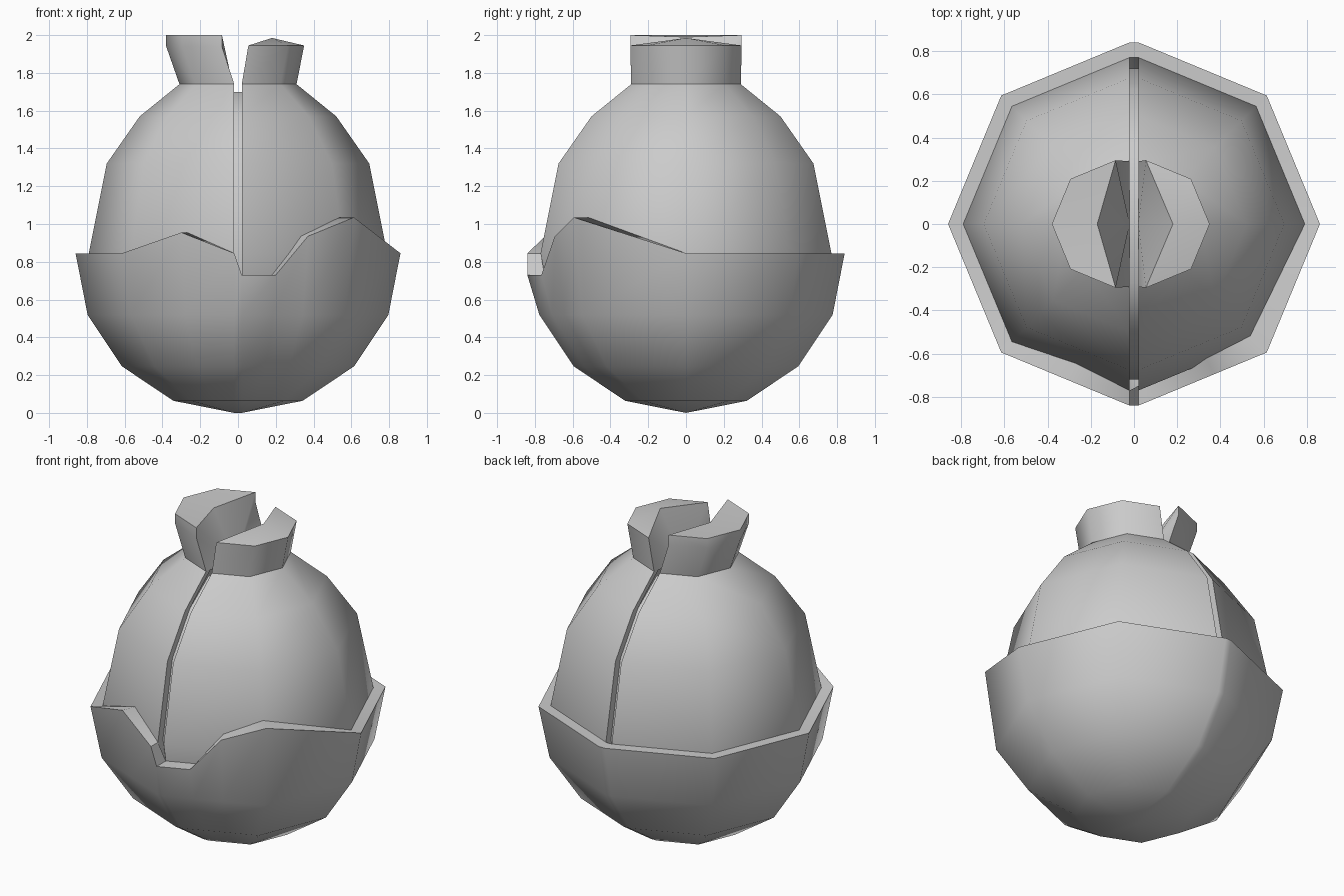
import bpy
import bmesh
from math import radians, sin, cos

cube = bpy.data.objects.get("Cube")
if cube:
    bpy.data.objects.remove(cube)

GAP = 0.02        # half the width of the seam
DEPTH = 0.05      # depth of the seam groove

grey = bpy.data.materials.new("plain grey")
grey.use_nodes = True
grey.diffuse_color = (0.6, 0.6, 0.6, 1)
grey.node_tree.nodes["Principled BSDF"].inputs["Base Color"].default_value = (0.6, 0.6, 0.6, 1)

# Body profile: height, radius
BODY = [(0.25, 0.54), (0.52, 0.71), (0.845, 0.77), (1.32, 0.675), (1.57, 0.5), (1.74, 0.29)]


def body_radius(z):
    for (z0, r0), (z1, r1) in zip(BODY, BODY[1:]):
        if z0 <= z <= z1:
            return r0 + (r1 - r0) * (z - z0) / (z1 - z0)


def finish(bm, name):
    bmesh.ops.recalc_face_normals(bm, faces=bm.faces[:])
    mesh = bpy.data.meshes.new(name)
    bm.to_mesh(mesh)
    bm.free()
    obj = bpy.data.objects.new(name, mesh)
    mesh.materials.append(grey)
    bpy.context.collection.objects.link(obj)
    bpy.ops.object.select_all(action='DESELECT')
    obj.select_set(True)
    bpy.context.view_layer.objects.active = obj
    bpy.ops.object.shade_smooth_by_angle(angle=radians(50))
    return obj


def skin(bm, rows, closed=False):
    for a, b in zip(rows, rows[1:]):
        n = len(a)
        for i in range(n if closed else n - 1):
            j = (i + 1) % n
            bm.faces.new((a[i], a[j], b[j], b[i]))


def body_half(name, side, neck, peak):
    """Half an octagonal vessel with a splayed, split neck."""
    bm = bmesh.new()
    angles = [radians(a) for a in range(-90, 91, 45)]
    rows = []
    for z, r, shift in [(z, r, GAP) for z, r in BODY] + neck:
        rows.append([bm.verts.new((side * (r * cos(a) + shift), r * sin(a), z)) for a in angles])
    skin(bm, rows)
    # groove walls along the seam
    for col in (0, -1):
        sign = -1 if col == 0 else 1
        inner = [bm.verts.new((side * GAP, sign * (r - DEPTH), z)) for z, r in BODY]
        skin(bm, [[row[col] for row in rows[:len(BODY)]], inner])
    # neck cap and the sloping wall inside the split
    tip = bm.verts.new((side * peak[0], 0, peak[1]))
    base = bm.verts.new((side * GAP, 0, 1.7))
    for a, b in zip(rows[-1], rows[-1][1:]):
        bm.faces.new((a, b, tip))
    for col in (0, -1):
        edge = [row[col] for row in rows[len(BODY) - 1:]] + [tip]
        for a, b in zip(edge, edge[1:]):
            bm.faces.new((a, b, base))
    return finish(bm, name)


body_half("body_half_left", 1, [(1.945, 0.295, 0.055)], (0.18, 1.985))
body_half("body_half_right", -1, [(1.94, 0.295, 0.085), (2.0, 0.295, 0.085)], (0.17, 1.99))

# Groove floor between the halves
bm = bmesh.new()
outline = [(r - DEPTH, z) for z, r in BODY[:-1]] + [(0.27, 1.7)]
outline += [(-y, z) for y, z in reversed(outline)]
sides = [[bm.verts.new((x, y, z)) for y, z in outline] for x in (-GAP, GAP)]
skin(bm, sides, closed=True)
for loop in sides:
    bm.faces.new(loop)
finish(bm, "seam_core")

# Outer bowl with a broken front rim
C = cos(radians(45))


def front(ux):
    """Point on the front edges of a unit octagon."""
    return ux, -1 + (1 - C) * abs(ux) / C


columns = [  # side, direction on the octagon, rim height
    (-1, (0, 1), 0.845), (-1, (-C, C), 0.845), (-1, (-1, 0), 0.845),
    (-1, (-C, -C), 0.845), (-1, front(-0.333), 0.955), (-1, (0, -1), 0.845),
    (1, (0, -1), 0.73), (1, front(0.214), 0.73), (1, front(0.417), 0.935),
    (1, (C, -C), 1.035), (1, (1, 0), 0.845), (1, (C, C), 0.845), (1, (0, 1), 0.845),
]
bm = bmesh.new()
R = 0.84


def ring(radius, height):
    return [bm.verts.new((u[0] * radius(top) + s * GAP, u[1] * radius(top), height(top)))
            for s, u, top in columns]


rows = []
for deg in (22.5, 45, 67.5):
    a = radians(deg)
    rows.append(ring(lambda t: R * sin(a), lambda t: R - R * cos(a)))
rows.append(ring(lambda t: R, lambda t: t))
rows.append(ring(body_radius, lambda t: t))
skin(bm, rows, closed=True)
# bottom point, widened by the seam
poles = {s: bm.verts.new((s * GAP, 0, 0)) for s in (-1, 1)}
low = rows[0]
for i, (s, _, _) in enumerate(columns):
    j = (i + 1) % len(columns)
    t = columns[j][0]
    if s == t:
        bm.faces.new((low[i], low[j], poles[s]))
    else:
        bm.faces.new((low[i], low[j], poles[t], poles[s]))
finish(bm, "bowl")
